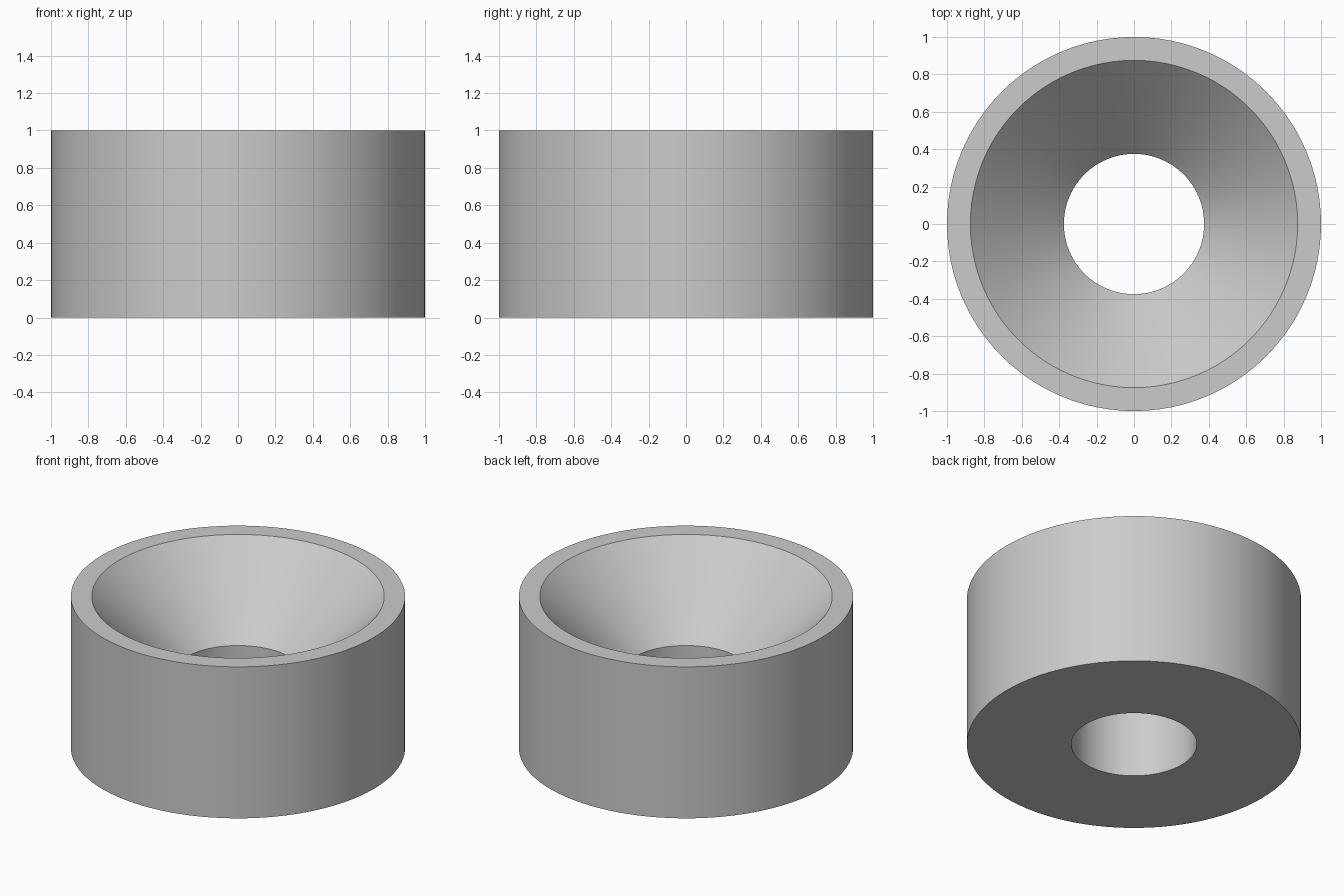
import bpy
import bmesh
from math import radians, tau

cube = bpy.data.objects.get("Cube")
if cube:
    bpy.data.objects.remove(cube, do_unlink=True)

SEGMENTS = 96

# Plain grey material
grey = bpy.data.materials.new("light_grey")
grey.use_nodes = True
colour = (0.6, 0.6, 0.6, 1)
grey.diffuse_color = colour
grey.node_tree.nodes["Principled BSDF"].inputs["Base Color"].default_value = colour

# Closed cross-section (radius, height): base, outer wall, rim, countersink, bore
profile = [(0.375, 0), (1, 0), (1, 1), (0.875, 1), (0.375, 0.5)]

# Spin the cross-section into a ring
bm = bmesh.new()
verts = [bm.verts.new((r, 0, z)) for r, z in profile]
edges = [bm.edges.new((v, verts[(i + 1) % len(verts)])) for i, v in enumerate(verts)]
bmesh.ops.spin(bm, geom=verts + edges, cent=(0, 0, 0), axis=(0, 0, 1),
               angle=tau, steps=SEGMENTS, use_merge=True)
bmesh.ops.remove_doubles(bm, verts=bm.verts, dist=0.0001)
bmesh.ops.recalc_face_normals(bm, faces=bm.faces)

mesh = bpy.data.meshes.new("countersunk_spacer")
bm.to_mesh(mesh)
bm.free()
mesh.materials.append(grey)
spacer = bpy.data.objects.new("countersunk_spacer", mesh)
bpy.context.collection.objects.link(spacer)

# Smooth round walls, crisp rims
bpy.context.view_layer.objects.active = spacer
spacer.select_set(True)
bpy.ops.object.shade_smooth_by_angle(angle=radians(30))
